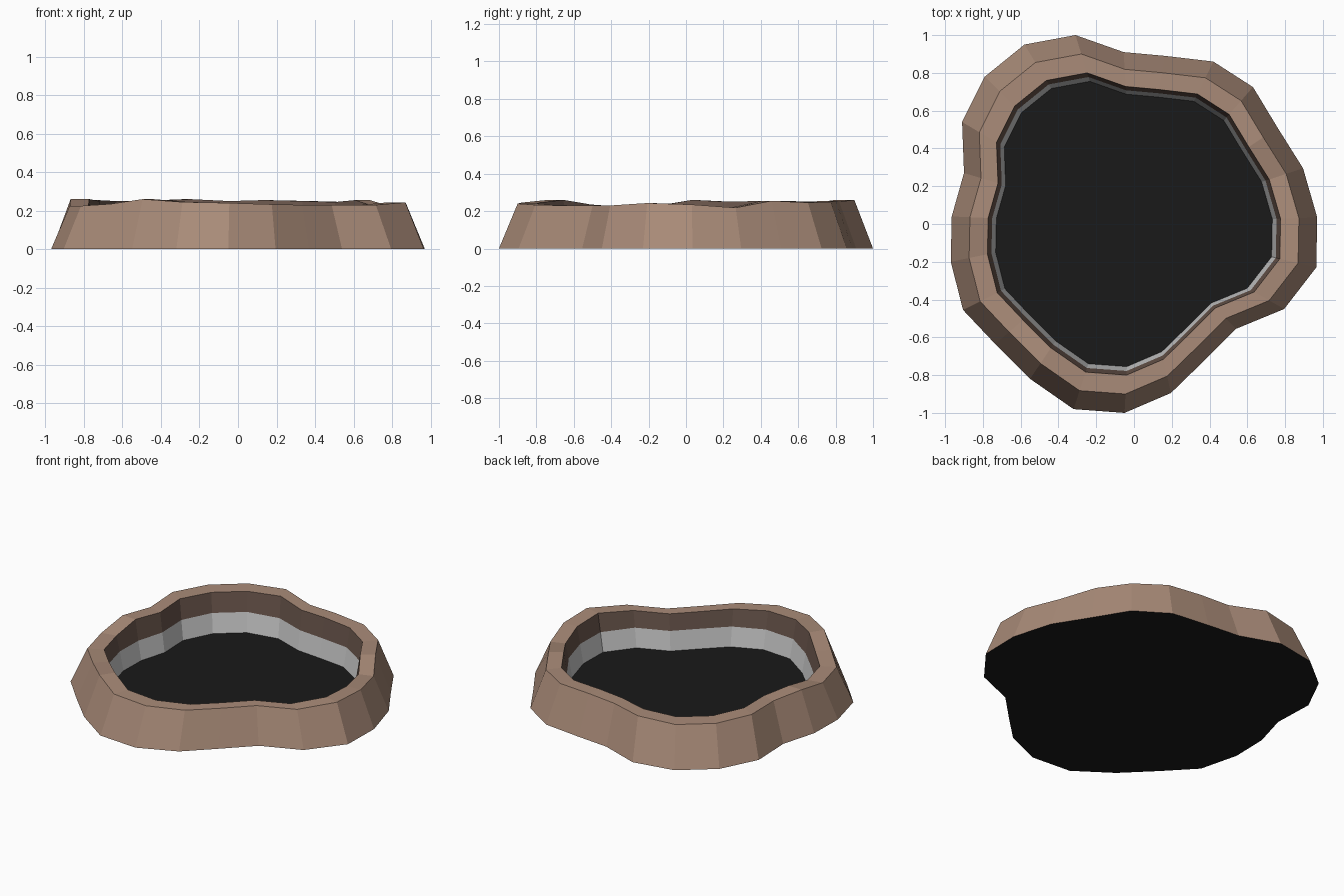
import bpy

if "Cube" in bpy.data.objects:
    bpy.data.objects.remove(bpy.data.objects["Cube"])

# Irregular 24-sided footprint: x, y, and rim height at each corner
OUTLINE = [
    (0.97, 0.035, 0.235), (0.895, 0.295, 0.218), (0.76, 0.51, 0.255), (0.63, 0.725, 0.245),
    (0.42, 0.86, 0.25), (0.165, 0.89, 0.255), (-0.055, 0.91, 0.25), (-0.31, 1.0, 0.26),
    (-0.58, 0.95, 0.25), (-0.79, 0.78, 0.25), (-0.91, 0.54, 0.255), (-0.90, 0.27, 0.25),
    (-0.965, 0.04, 0.26), (-0.97, -0.20, 0.225), (-0.905, -0.455, 0.225), (-0.735, -0.635, 0.235),
    (-0.55, -0.82, 0.26), (-0.32, -0.98, 0.245), (-0.05, -1.0, 0.24), (0.195, -0.895, 0.233),
    (0.37, -0.725, 0.23), (0.54, -0.555, 0.23), (0.795, -0.45, 0.23), (0.965, -0.23, 0.243),
]
N = len(OUTLINE)


def material(name, rgb):
    mat = bpy.data.materials.new(name)
    mat.diffuse_color = (*rgb, 1)
    mat.use_nodes = True
    mat.node_tree.nodes["Principled BSDF"].inputs["Base Color"].default_value = mat.diffuse_color
    return mat


def ring(scale, z=None):
    """Scaled copy of the footprint, at a fixed height or at the rim height."""
    return [(x * scale, y * scale, h if z is None else z) for x, y, h in OUTLINE]


def build(name, rings, mat=None, cap=False):
    """Bridge successive rings with flat quads, or fill a single ring."""
    verts = [v for r in rings for v in r]
    faces = []
    for k in range(len(rings) - 1):
        for i in range(N):
            j = (i + 1) % N
            faces.append((k * N + i, k * N + j, (k + 1) * N + j, (k + 1) * N + i))
    if cap:
        faces.append(tuple(reversed(range(N))))
    mesh = bpy.data.meshes.new(name)
    mesh.from_pydata(verts, [], faces)
    mesh.update()
    obj = bpy.data.objects.new(name, mesh)
    bpy.context.collection.objects.link(obj)
    if mat:
        mesh.materials.append(mat)
    return obj


earth = material("earth", (0.40, 0.26, 0.19))
dark_earth = material("dark_earth", (0.14, 0.09, 0.07))
black = material("black", (0.01, 0.01, 0.01))

# Sloping outer bank and flat rim
build("outer_bank", [ring(1.0, 0), ring(0.9), ring(0.8)], earth)
# Upper inner wall
build("inner_wall", [ring(0.8), ring(0.778, 0.125)], dark_earth)
# Grey lower wall
build("lower_wall", [ring(0.778, 0.125), ring(0.755, 0.0)])
# Black floor, also the underside
build("floor", [ring(1.0, 0)], black, cap=True)
